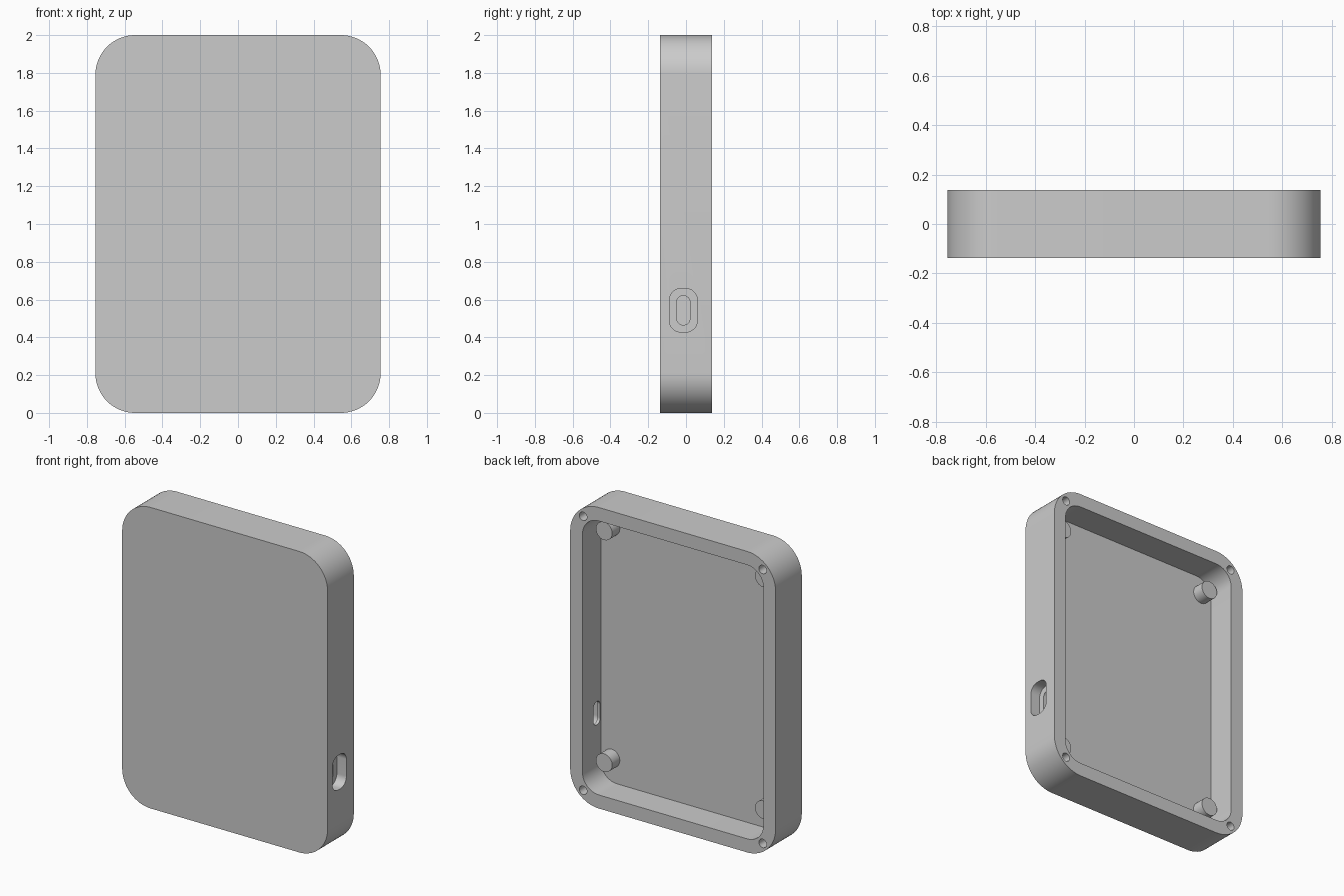
import bpy, bmesh, math
from mathutils import Matrix, Vector

cube = bpy.data.objects.get("Cube")
if cube:
    bpy.data.objects.remove(cube, do_unlink=True)

# One grey plastic for the whole shell
grey = bpy.data.materials.new("grey plastic")
grey.use_nodes = True
colour = (0.6, 0.6, 0.6, 1)
grey.diffuse_color = colour
grey.node_tree.nodes["Principled BSDF"].inputs["Base Color"].default_value = colour

W, D, H = 1.51, 0.275, 2.0      # outer size
WALL, RADIUS = 0.09, 0.21       # rim width and outer corner radius
BACK = D / 2
FLOOR = -0.055                  # inner face of the front panel


def rounded_outline(w, h, r, steps=16):
    """Counter-clockwise rounded rectangle centred on the origin."""
    points = []
    for i, (sx, sy) in enumerate([(1, 1), (-1, 1), (-1, -1), (1, -1)]):
        for k in range(steps + 1):
            a = math.pi / 2 * (i + k / steps)
            points.append((sx * (w / 2 - r) + r * math.cos(a),
                           sy * (h / 2 - r) + r * math.sin(a)))
    return points


def circle_outline(r, sides=32):
    return [(r * math.cos(math.tau * i / sides), r * math.sin(math.tau * i / sides))
            for i in range(sides)]


def prism(name, outline, centre, axis, start, end):
    """Extrude an outline along the x or y axis from start to end."""
    def place(u, v, t):
        offset = Vector((t, u, v)) if axis == "x" else Vector((u, t, v))
        return Vector(centre) + offset
    bm = bmesh.new()
    verts = [bm.verts.new(place(u, v, start)) for u, v in outline]
    face = bm.faces.new(verts)
    grown = bmesh.ops.extrude_face_region(bm, geom=[face])["geom"]
    step = place(0, 0, end) - place(0, 0, start)
    bmesh.ops.translate(bm, vec=step,
                        verts=[g for g in grown if isinstance(g, bmesh.types.BMVert)])
    bmesh.ops.remove_doubles(bm, verts=bm.verts, dist=1e-5)
    bmesh.ops.recalc_face_normals(bm, faces=bm.faces)
    mesh = bpy.data.meshes.new(name)
    bm.to_mesh(mesh)
    bm.free()
    mesh.materials.append(grey)
    obj = bpy.data.objects.new(name, mesh)
    bpy.context.collection.objects.link(obj)
    return obj


def activate(obj):
    bpy.ops.object.select_all(action="DESELECT")
    obj.select_set(True)
    bpy.context.view_layer.objects.active = obj


def cut(target, cutter):
    cutter.hide_render = True
    mod = target.modifiers.new("cut", "BOOLEAN")
    mod.operation = "DIFFERENCE"
    mod.solver = "EXACT"
    mod.object = cutter
    activate(target)
    bpy.ops.object.modifier_apply(modifier=mod.name)
    bpy.data.objects.remove(cutter, do_unlink=True)


# Tray with rounded corners, open at the back
middle = (0, 0, H / 2)
shell = prism("case_shell", rounded_outline(W, H, RADIUS), middle, "y", -BACK, BACK)
inside = rounded_outline(W - 2 * WALL, H - 2 * WALL, RADIUS - WALL)
cut(shell, prism("cavity", inside, middle, "y", FLOOR, BACK + 0.1))

# Stepped port in the left wall
port = (0, -0.014, 0.543)
cut(shell, prism("port_recess", rounded_outline(0.147, 0.23, 0.06), port, "x", 0.685, 0.85))
cut(shell, prism("port_slot", rounded_outline(0.07, 0.155, 0.034), port, "x", 0.62, 0.72))

# Screw holes in the rim corners
for sx in (-1, 1):
    for sz in (-1, 1):
        spot = (sx * 0.66, 0, H / 2 + sz * 0.91)
        cut(shell, prism("screw_hole", circle_outline(0.028), spot, "y", BACK - 0.12, BACK + 0.1))

# Round standoffs on the floor
parts = [shell]
for side, sx in (("right", -1), ("left", 1)):
    for level, z in (("lower", 0.25), ("upper", 1.79)):
        parts.append(prism(f"{level}_{side}_standoff", circle_outline(0.06),
                           (sx * 0.585, 0, z), "y", FLOOR - 0.01, FLOOR + 0.08))

for part in parts:
    activate(part)
    bpy.ops.object.shade_smooth_by_angle(angle=math.radians(30))
